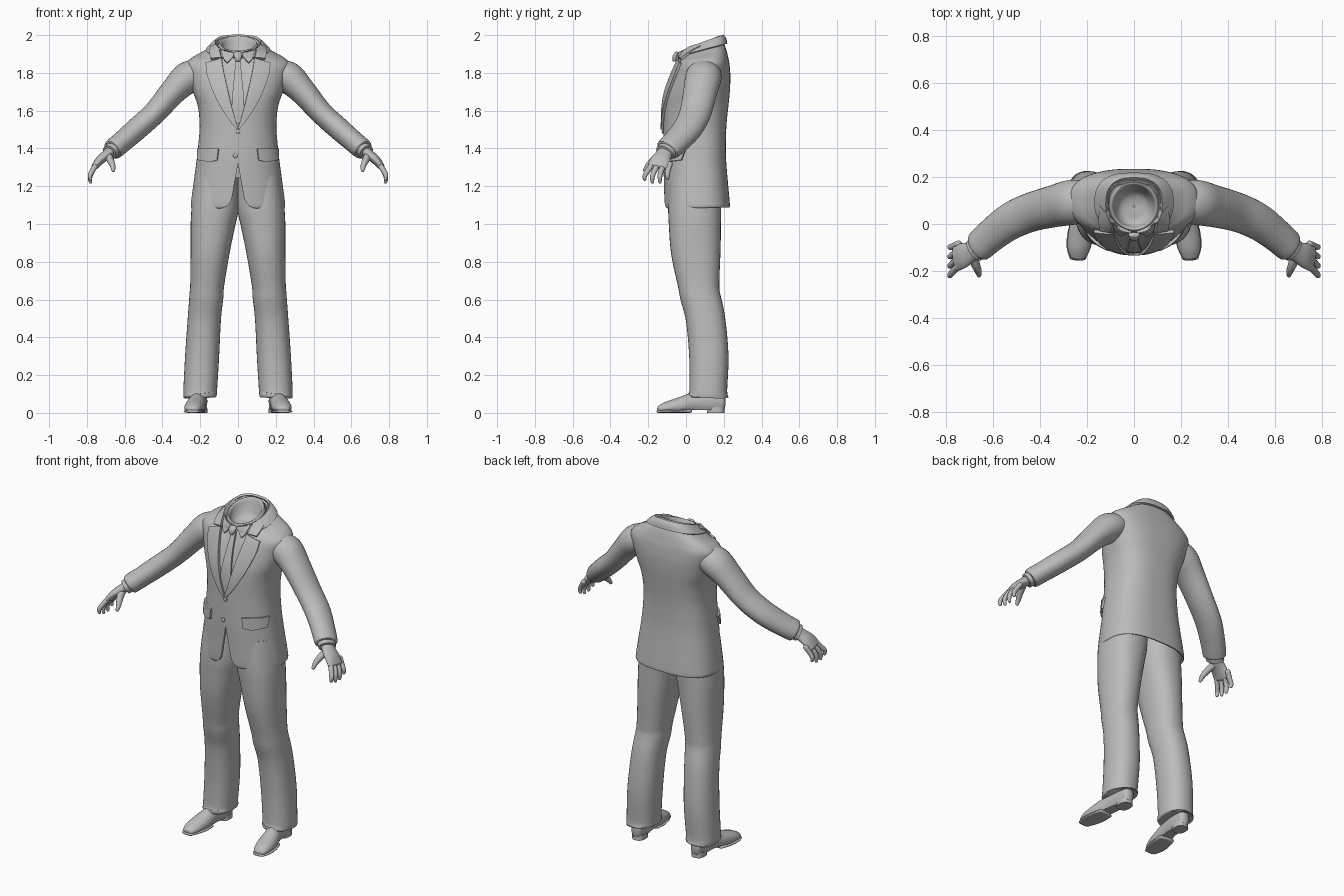
import bpy, bmesh, math
from mathutils import Vector
from mathutils.bvhtree import BVHTree

if "Cube" in bpy.data.objects:
    bpy.data.objects.remove(bpy.data.objects["Cube"])

grey = bpy.data.materials.new("plain grey")
grey.use_nodes = True
grey.diffuse_color = (0.5, 0.5, 0.5, 1)
grey.node_tree.nodes["Principled BSDF"].inputs["Base Color"].default_value = (0.5, 0.5, 0.5, 1)


def smooth(keys, steps=5):
    """Catmull-Rom through tuples of any length."""
    out = []
    for i in range(len(keys) - 1):
        a, b, c, d = keys[max(i - 1, 0)], keys[i], keys[i + 1], keys[min(i + 2, len(keys) - 1)]
        for s in range(steps):
            t = s / steps
            out.append([0.5 * (2 * q + (r - p) * t + (2 * p - 5 * q + 4 * r - w) * t * t
                               + (3 * q - p - 3 * r + w) * t ** 3)
                        for p, q, r, w in zip(a, b, c, d)])
    return out + [list(keys[-1])]


def power(v, p):
    return math.copysign(abs(v) ** (2 / p), v) if abs(v) > 1e-9 else 0.0


def skin(name, rings, closed=False, caps=False):
    """Join rows of points with quads."""
    bm = bmesh.new()
    rows = [[bm.verts.new(p) for p in ring] for ring in rings]
    n = len(rows[0])
    for low, high in zip(rows, rows[1:]):
        for i in range(n if closed else n - 1):
            j = (i + 1) % n
            bm.faces.new((low[i], low[j], high[j], high[i]))
    if caps:
        bm.faces.new(rows[0][::-1])
        bm.faces.new(rows[-1])
    bmesh.ops.remove_doubles(bm, verts=bm.verts, dist=1e-5)
    bmesh.ops.recalc_face_normals(bm, faces=bm.faces)
    mesh = bpy.data.meshes.new(name)
    bm.to_mesh(mesh)
    bm.free()
    obj = bpy.data.objects.new(name, mesh)
    bpy.context.collection.objects.link(obj)
    mesh.materials.append(grey)
    return obj


def finish(obj, mirror=False, thick=0, offset=0):
    if thick:
        mod = obj.modifiers.new("Thickness", "SOLIDIFY")
        mod.thickness, mod.offset = thick, offset
    if mirror:
        mod = obj.modifiers.new("Mirror", "MIRROR")
        mod.use_mirror_merge = False
    bpy.ops.object.select_all(action="DESELECT")
    obj.select_set(True)
    bpy.context.view_layer.objects.active = obj
    bpy.ops.object.convert(target="MESH")
    bpy.ops.object.shade_smooth_by_angle(angle=math.radians(45))
    return obj


def tube(name, keys, side, n=24, p=2, rnd=0.0, floor=None, mirror=True):
    """Keys are x, y, z, radius along side, radius across."""
    keys = smooth(keys)
    mids = [Vector(k[:3]) for k in keys]
    stations = []
    for i, k in enumerate(keys):
        t = (mids[min(i + 1, len(mids) - 1)] - mids[max(i - 1, 0)]).normalized()
        stations.append((mids[i], t, k[3], k[4]))
    if rnd:
        def dome(st, sign):
            c, t, a, b = st
            return [(c + t * sign * rnd * min(a, b) * f, t, a * s, b * s)
                    for f, s in ((0.55, 0.84), (0.85, 0.52), (1.0, 0.15))]
        stations = dome(stations[0], -1)[::-1] + stations + dome(stations[-1], 1)
    rings = []
    for c, t, a, b in stations:
        u = Vector(side)
        u = (u - t * u.dot(t)).normalized()
        v = t.cross(u)
        ring = []
        for i in range(n):
            ang = math.tau * i / n
            q = c + u * a * power(math.cos(ang), p) + v * b * power(math.sin(ang), p)
            if floor is not None:
                q.z = max(q.z, floor)
            ring.append(q)
        rings.append(ring)
    return finish(skin(name, rings, closed=True, caps=True), mirror)


def loft(name, keys, n=72, front=2.2, back=2.7):
    """Keys are z, half width, front y, back y, tilt, front gap."""
    rings = []
    for z, hw, yf, yb, tilt, gap in smooth(keys):
        cy, ry = (yf + yb) / 2, (yb - yf) / 2
        gap = gap if gap > 1e-3 else 0
        a0 = math.asin(min(1, (gap / hw) ** (front / 2)))
        ring = []
        for i in range(n + 1):
            ang = a0 + (math.tau - 2 * a0) * i / n
            p = front if math.cos(ang) > 0 else back
            y = -ry * power(math.cos(ang), p)
            ring.append((hw * power(math.sin(ang), p), cy + y, z + tilt * y))
        rings.append(ring)
    return skin(name, rings)


# Jacket body, open at the front below the last button
jacket = loft("jacket_body", [
    (1.085, .245, -.105, .23, 0.02, .10), (1.095, .25, -.112, .232, 0.02, .065),
    (1.13, .247, -.115, .23, .01, .036), (1.22, .235, -.117, .222, 0, .018),
    (1.33, .22, -.12, .213, 0, 0), (1.42, .21, -.12, .211, 0, 0), (1.52, .203, -.12, .214, 0, 0),
    (1.62, .212, -.118, .224, 0, 0), (1.70, .238, -.105, .232, 0, 0),
    (1.78, .262, -.078, .235, 0, 0), (1.84, .277, -.055, .23, .05, 0),
    (1.875, .25, -.042, .222, .1, 0), (1.90, .2, -.036, .213, .2, 0),
    (1.925, .15, -.035, .20, .3, 0), (1.95, .112, -.03, .185, .4, 0)])
surface = BVHTree.FromPolygons([v.co.copy() for v in jacket.data.vertices],
                               [list(f.vertices) for f in jacket.data.polygons])
# Shirt front sits back inside the lapels
for v in jacket.data.vertices:
    if v.co.y < 0.02 and 1.54 < v.co.z < 1.88 and abs(v.co.x) < 0.015 + 0.23 * (v.co.z - 1.54):
        v.co.y += 0.012
finish(jacket, thick=0.012, offset=-1)


def plate(name, inner, outer, lift, thick, mirror=True, across=6):
    """Strip between two x, z edges, laid on the jacket front."""
    rows = []
    for a, b in zip(smooth(inner), smooth(outer)):
        row = []
        for i in range(across + 1):
            f = i / across
            x, z = a[0] + (b[0] - a[0]) * f, a[1] + (b[1] - a[1]) * f
            hit, normal = surface.ray_cast(Vector((x, -1, z)), Vector((0, 1, 0)))[:2]
            if hit is None or hit.y > 0.11:
                hit, normal = surface.find_nearest(Vector((x, 0.02, z)))[:2]
            if normal.y > 0.3:
                normal = -normal
            row.append(hit + normal * lift)
        rows.append(row)
    return finish(skin(name, rows), mirror, thick)


# Lapels, collar and shirt front
plate("lapels", [(.085, 1.872), (.078, 1.82), (.056, 1.72), (.027, 1.6), (.0, 1.51)],
      [(.168, 1.848), (.158, 1.78), (.115, 1.67), (.058, 1.57), (.006, 1.5)], .006, .016)
plate("collar_fronts", [(.098, 1.945), (.092, 1.91), (.086, 1.874)],
      [(.138, 1.932), (.146, 1.9), (.142, 1.868)], .007, .016)
collar = loft("jacket_collar", [
    (1.918, .165, -.04, .213, .28, .12), (1.94, .14, -.036, .207, .33, .105),
    (1.956, .117, -.03, .193, .38, .09)])
finish(collar, thick=.012)
plate("shirt_collar_wings", [(.012, 1.902), (.03, 1.88), (.056, 1.85)],
      [(.088, 1.935), (.084, 1.905), (.074, 1.868)], .004, .01)
finish(loft("neck_hollow", [
    (1.925, .112, -.03, .183, .4, 0), (1.95, .103, -.028, .18, .4, 0),
    (1.957, .097, -.024, .175, .4, 0), (1.95, .089, -.017, .166, .4, 0),
    (1.915, .078, -.005, .152, .35, 0), (1.885, .055, .02, .13, .2, 0),
    (1.875, .004, .07, .078, 0, 0)], front=2, back=2))

# Tie
plate("tie_blade", [(-.012, 1.872), (-.02, 1.78), (-.033, 1.62), (-.012, 1.53)],
      [(.012, 1.872), (.02, 1.78), (.033, 1.62), (.012, 1.53)], -.002, .012, mirror=False)
tube("tie_knot", [(0, -.045, 1.905, .024, .012), (0, -.058, 1.885, .021, .014),
                  (0, -.062, 1.865, .013, .01)], (1, 0, 0), n=12, rnd=.5, mirror=False)

# Pocket flaps and buttons
plate("pocket_flaps", [(.10, 1.398), (.15, 1.403), (.207, 1.398)],
      [(.108, 1.337), (.15, 1.33), (.205, 1.338)], .005, .014)
for label, x, z in (("upper_button", 0, 1.49), ("lower_button", -.014, 1.362)):
    tube(label, [(x, -.118, z, .012, .012), (x, -.125, z, .012, .012)],
         (1, 0, 0), n=14, rnd=.3, mirror=False)

# Sleeves and shirt cuffs
tube("sleeves", [
    (.19, .097, 1.80, .085, .07), (.265, .092, 1.775, .096, .085), (.34, .076, 1.705, .09, .071),
    (.44, .05, 1.59, .084, .061), (.53, .01, 1.508, .08, .06), (.61, -.05, 1.438, .073, .057),
    (.655, -.09, 1.4, .069, .056), (.664, -.098, 1.392, .064, .051)], (0, 1, 0), n=32, rnd=.1)
tube("shirt_cuffs", [(.64, -.078, 1.412, .055, .044), (.68, -.112, 1.378, .053, .041)],
     (0, 1, 0), rnd=.1)

# Hands
tube("palms", [
    (.66, -.095, 1.395, .04, .03), (.695, -.118, 1.367, .044, .027),
    (.73, -.135, 1.338, .054, .024), (.758, -.145, 1.305, .058, .018)], (0, 1, 0), rnd=.6)
for i, label in enumerate(("index", "middle", "ring", "little")):
    y, tip = -.188 + .031 * i, -.218 + .04 * i
    drop = (.014, 0, 0, .018)[i]
    tube(label + "_fingers", [
        (.748, y + .01, 1.318, .015, .015), (.772, (y + tip) / 2, 1.28, .0145, .014),
        (.783, tip, 1.25 + drop / 2, .0125, .0125), (.781, tip, 1.222 + drop, .009, .009)],
        (0, 1, 0), n=12, rnd=.9)
tube("thumbs", [(.69, -.125, 1.365, .022, .022), (.676, -.17, 1.338, .02, .019),
                (.664, -.2, 1.31, .015, .015), (.66, -.218, 1.285, .01, .01)],
     (0, 1, 0), n=12, rnd=.9)

# Trousers
tube("trouser_legs", [
    (.2, .117, .082, .1, .08), (.2, .117, .09, .109, .087), (.2, .118, .12, .1, .089),
    (.19, .121, .3, .104, .09), (.178, .103, .5, .104, .088), (.167, .075, .62, .106, .09),
    (.163, .067, .68, .11, .09), (.148, .052, .85, .131, .103), (.133, .047, 1.0, .138, .118),
    (.12, .046, 1.1, .14, .124), (.112, .05, 1.25, .135, .115)], (0, 1, 0), n=36, p=2.25)

# Shoes: upper, sole and heel
tube("shoe_uppers", [
    (.2, .19, .06, .033, .06), (.203, .13, .06, .041, .065), (.212, .05, .055, .043, .056),
    (.226, -.03, .037, .052, .046), (.236, -.1, .026, .048, .034),
    (.239, -.14, .019, .034, .02)], (1, 0, 0), rnd=.6, floor=.014)
tube("shoe_soles", [(.22, .02, .01, .046, .01), (.228, -.04, .008, .055, .008),
                    (.237, -.1, .008, .051, .008), (.24, -.148, .008, .034, .008)],
     (1, 0, 0), p=3, rnd=1)
tube("shoe_heels", [(.2, .158, 0, .046, .038), (.2, .158, .03, .044, .037)],
     (0, 1, 0), p=2.6)
